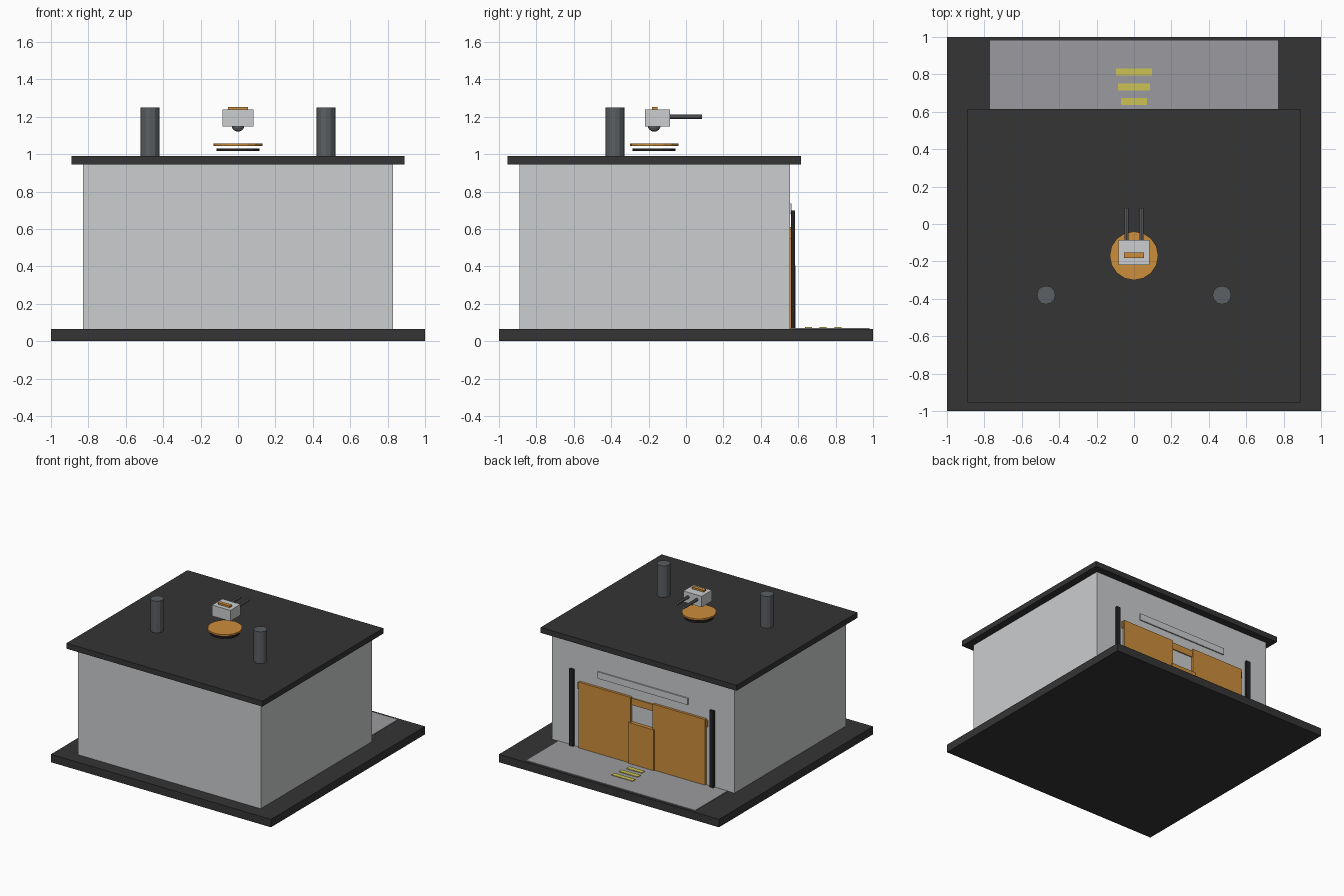
import bpy

cube = bpy.data.objects.get("Cube")
if cube:
    bpy.data.objects.remove(cube, do_unlink=True)


def material(name, r, g, b):
    m = bpy.data.materials.new(name)
    m.use_nodes = True
    m.diffuse_color = (r, g, b, 1)
    m.node_tree.nodes["Principled BSDF"].inputs["Base Color"].default_value = (r, g, b, 1)
    return m


wall_gray = material("wall_gray", .6, .61, .62)
charcoal = material("charcoal", .035, .035, .036)
black = material("black", .018, .018, .02)
orange = material("orange", .61, .27, .045)
concrete = material("concrete", .33, .33, .35)
yellow = material("yellow", .6, .54, .09)
steel = material("steel", .105, .115, .125)
gunmetal = material("gunmetal", .16, .165, .175)


def finish(name, mat):
    ob = bpy.context.object
    ob.name = ob.data.name = name
    ob.data.materials.append(mat)
    return ob


def box(name, mat, x, y, z):
    """Box from its (low, high) limits on each axis."""
    lims = (x, y, z)
    bpy.ops.mesh.primitive_cube_add(size=1, location=[(a + b) / 2 for a, b in lims])
    ob = finish(name, mat)
    for v in ob.data.vertices:
        v.co = [c * (b - a) for c, (a, b) in zip(v.co, lims)]
    return ob


def cylinder(name, mat, center, radius, depth, sides, rot=(0, 0, 0), smooth=False):
    bpy.ops.mesh.primitive_cylinder_add(vertices=sides, radius=radius, depth=depth,
                                        location=center, rotation=rot)
    if smooth:
        bpy.ops.object.shade_smooth_by_angle()
    return finish(name, mat)


# Building shell
GROUND = .065
box("base_slab", charcoal, (-1, 1), (-1, 1), (0, GROUND))
box("walls", wall_gray, (-.83, .83), (-.89, .555), (GROUND, .945))
box("roof", charcoal, (-.89, .89), (-.955, .615), (.945, .99))

# Driveway with guide stripes
box("driveway", concrete, (-.77, .77), (.56, .98), (GROUND, .07))
for i, (half, y) in enumerate([(.07, .655), (.085, .732), (.096, .812)]):
    box(f"guide_stripe_{i + 1}", yellow, (-half, half), (y - .019, y + .019), (.07, .075))

# Rear doors, rail, sign and posts
box("door_rail", orange, (-.59, .59), (.55, .564), (.545, .6))
box("center_door", orange, (-.115, .115), (.55, .585), (GROUND, .405))
box("sign_plate", wall_gray, (-.41, .41), (.55, .565), (.68, .735))
for side, s in (("left", 1), ("right", -1)):
    box(f"{side}_door", orange, sorted((s * .1, s * .575)), (.55, .575), (GROUND, .61))
    box(f"{side}_door_post", black, sorted((s * .62, s * .655)), (.562, .582), (GROUND, .7))
    cylinder(f"{side}_chimney", steel, (s * .47, -.38, 1.12), .05, .26, 12)

# Roof turret
cylinder("turret_lower_ring", black, (0, -.17, 1.023), .115, .015, 16)
cylinder("turret_upper_ring", orange, (0, -.17, 1.051), .13, .014, 16)
bpy.ops.mesh.primitive_uv_sphere_add(segments=16, ring_count=8, radius=.035,
                                     location=(0, -.17, 1.155))
finish("turret_ball", gunmetal)
box("turret_body", wall_gray, (-.083, .083), (-.218, -.085), (1.148, 1.238))
box("turret_stripe", orange, (-.053, .053), (-.183, -.153), (1.238, 1.252))
for side, s in (("left", 1), ("right", -1)):
    cylinder(f"{side}_barrel", gunmetal, (s * .04, -.01, 1.2), .012, .19, 10,
             rot=(1.5708, 0, 0))
